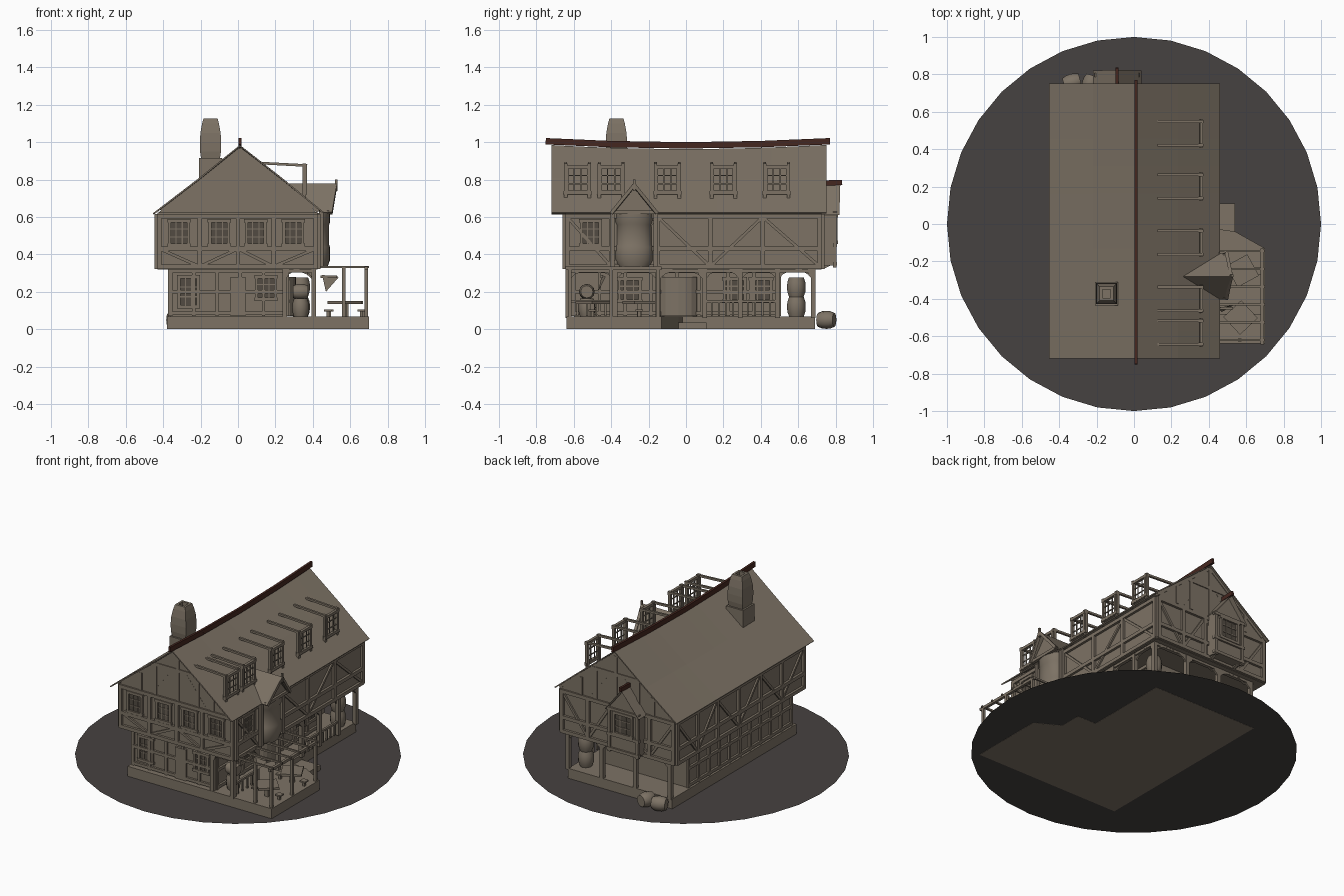
import bpy, bmesh, math
from mathutils import Vector, Matrix

if "Cube" in bpy.data.objects:
    bpy.data.objects.remove(bpy.data.objects["Cube"])


def material(name, rgb):
    m = bpy.data.materials.new(name)
    m.diffuse_color = (*rgb, 1)
    m.use_nodes = True
    m.node_tree.nodes["Principled BSDF"].inputs["Base Color"].default_value = m.diffuse_color
    return m


BROWN = material("weathered_brown", (0.205, 0.170, 0.130))
GROUND = material("dark_ground", (0.062, 0.054, 0.052))
RIDGE = material("red_brown_ridge", (0.060, 0.020, 0.014))
PANE = material("dark_pane", (0.085, 0.070, 0.054))


class Part:
    """Collects simple solids into one named object."""
    def __init__(self, name, mat=BROWN):
        self.name, self.mat, self.bm = name, mat, bmesh.new()

    def box(self, x0, x1, y0, y1, z0, z1):
        m = Matrix.Translation(((x0 + x1) / 2, (y0 + y1) / 2, (z0 + z1) / 2))
        bmesh.ops.create_cube(self.bm, size=1, matrix=m @ Matrix.Diagonal((x1 - x0, y1 - y0, z1 - z0, 1)))

    def beam(self, p, q, w=0.02, d=None):
        p, q = Vector(p), Vector(q)
        rot = (q - p).to_track_quat('Z', 'Y').to_matrix().to_4x4()
        m = Matrix.Translation((p + q) / 2) @ rot
        bmesh.ops.create_cube(self.bm, size=1, matrix=m @ Matrix.Diagonal((w, d or w, (q - p).length, 1)))

    def poly(self, pts):
        self.bm.faces.new([self.bm.verts.new(p) for p in pts])

    def rings(self, rings):
        """Skin a list of rings, capping both ends."""
        vs = [[self.bm.verts.new(p) for p in r] for r in rings]
        n = len(vs[0])
        for a, b in zip(vs, vs[1:]):
            for i in range(n):
                self.bm.faces.new((a[i], a[(i + 1) % n], b[(i + 1) % n], b[i]))
        self.bm.faces.new(vs[0][::-1])
        self.bm.faces.new(vs[-1])

    def prism(self, outline, z0, z1):
        self.rings([[(x, y, z) for x, y in outline] for z in (z0, z1)])

    def barrel(self, c, r, h, axis=(0, 0, 1), n=12):
        rot = Vector(axis).to_track_quat('Z', 'Y').to_matrix()
        prof = ((-.5, .78), (-.25, .96), (0, 1), (.25, .96), (.5, .78))
        self.rings([[Vector(c) + rot @ Vector((r * k * math.cos(2 * math.pi * i / n),
                    r * k * math.sin(2 * math.pi * i / n), t * h)) for i in range(n)] for t, k in prof])

    def done(self, solid=0, smooth=False):
        bmesh.ops.recalc_face_normals(self.bm, faces=self.bm.faces)
        me = bpy.data.meshes.new(self.name)
        self.bm.to_mesh(me)
        me.materials.append(self.mat)
        ob = bpy.data.objects.new(self.name, me)
        bpy.context.collection.objects.link(ob)
        if solid:
            s = ob.modifiers.new("thickness", 'SOLIDIFY')
            s.thickness = solid
        if smooth:
            bpy.context.view_layer.objects.active = ob
            ob.select_set(True)
            bpy.ops.object.shade_smooth_by_angle(angle=math.radians(40))
            ob.select_set(False)
        return ob


# Wall mappings: (along wall, height, outward) -> world
front = lambda u, z, d=0: (u, -0.645 - d, z)
back = lambda u, z, d=0: (u, 0.725 + d, z)
right = lambda u, z, d=0: (0.425 + d, u, z)
left = lambda u, z, d=0: (-0.43 - d, u, z)
ground_front = lambda u, z, d=0: (u, -0.60 - d, z)
ground_left = lambda u, z, d=0: (-0.36 - d, u, z)
ground_right = lambda u, z, d=0: (0.26 + d, u, z)

frames, panes = Part("window_frames"), Part("window_panes", PANE)


def window(f, u, z, w, h, pane=True, bars=2):
    for s in (-1, 1):
        frames.beam(f(u + s * w / 2, z - h / 2, .006), f(u + s * w / 2, z + h / 2, .006), .016)
        frames.beam(f(u - w / 2 - .012, z + s * h / 2, .006), f(u + w / 2 + .012, z + s * h / 2, .006), .018)
    for i in range(1, bars + 1):
        t = i / (bars + 1) - .5
        frames.beam(f(u + w * t, z - h / 2, .004), f(u + w * t, z + h / 2, .004), .006)
        frames.beam(f(u - w / 2, z + h * t, .004), f(u + w / 2, z + h * t, .004), .006)
    if pane:
        panes.poly([f(u + a * w / 2, z + b * h / 2, .003) for a, b in ((-1, -1), (1, -1), (1, 1), (-1, 1))])


# Ground disc and stone base with patio
p = Part("ground_disc", GROUND)
p.poly([(math.cos(math.pi * i / 16), math.sin(math.pi * i / 16), .001) for i in range(32)])
p.done()
p = Part("stone_base")
p.prism([(-.38, -.64), (.70, -.64), (.70, -.13), (.54, -.04), (.40, -.02), (.40, .69), (-.38, .69)], 0, .068)
p.box(.40, .54, -.05, .11, 0, .035)
p.done()

# Walls: inset ground floor, jettied upper floor and gables
p = Part("ground_floor_walls")
p.box(-.36, .26, -.60, .50, .06, .33)
p.done()
p = Part("upper_floor_walls")
p.box(-.43, .425, -.645, .725, .32, .625)
p.done()
p = Part("gable_walls")
for y in (-.645, .725):
    p.poly([(-.43, y, .62), (.425, y, .62), (.01, y, .965)])
p.done(solid=.01)

# Sagging main roof
RX = (-.455, -.22, .01, .235, .46)
RZ = (.62, .80, .985, .81, .625)
sag = lambda y: .022 * (1 - min(1, (y / .73) ** 2))
p = Part("main_roof")
ys = [-.72 + 1.47 * i / 10 for i in range(11)]
rows = [[p.bm.verts.new((x, y, z - sag(y) * (1 - abs(x) / .46))) for x, z in zip(RX, RZ)] for y in ys]
for a, b in zip(rows, rows[1:]):
    for i in range(4):
        p.bm.faces.new((a[i], a[i + 1], b[i + 1], b[i]))
p.done(solid=.008)
p = Part("ridge_beam", RIDGE)
pts = [-.75, -.4, 0, .4, .77]
for a, b in zip(pts, pts[1:]):
    p.beam((.012, a, 1.005 - sag(a)), (.012, b, 1.005 - sag(b)), .016, .034)
p.beam((-.09, .70, .78), (-.09, .835, .785), .016, .028)
p.done()

# Chimney with bulging stack
sq = lambda w, z: [(-.147 + a * w / 2, -.372 + b * w / 2, z) for a, b in ((-1, -1), (1, -1), (1, 1), (-1, 1))]
p = Part("chimney")
p.rings([sq(.125, .72), sq(.125, .915)])
p.rings([sq(w, z) for w, z in ((.10, .91), (.112, .95), (.114, 1.0), (.108, 1.05), (.09, 1.10), (.075, 1.127), (.045, 1.127), (.045, 1.09))])
p.done()

# Timber framing
p = Part("timber_frame")
for f, us, lo, hi in ((front, (-.42, -.205, 0, .19, .415), -.43, .425), (back, (-.42, -.24, .05, .22, .415), -.43, .425),
                      (right, (-.635, -.40, -.15, .13, .41, .715), -.645, .725),
                      (left, (-.635, -.4, -.17, .06, .29, .5, .715), -.645, .725)):
    for z in (.335, .43, .605):
        p.beam(f(lo, z, .004), f(hi, z, .004), .024)
    for u in us:
        p.beam(f(u, .33, .004), f(u, .615, .004), .024)
    for i, (a, b) in enumerate(zip(us, us[1:])):
        a, b = (a, b) if i % 2 else (b, a)
        p.beam(f(a, .335, .003), f(b, .43 if f is front else .60, .003), .016)
for f in (front, back):
    for u, z in ((-.27, .74), (-.16, .83), (.01, .95), (.16, .83), (.27, .74)):
        p.beam(f(u, .62, .004), f(u, z, .004), .024)
    p.beam(f(-.17, .825, .005), f(.18, .825, .005), .022)
    for s in (-1, 1):
        p.beam(f(.01 + s * .20, .63, .003), f(.01 + s * .05, .82, .003), .016)
        p.beam(f(.01 + s * .42, .63, .004), f(.01, .965, .004), .02)
p.done()

# Ground floor studs, sills, windows and door
p = Part("ground_floor_timbers")
for f, lo, hi, n in ((ground_left, -.60, .50, 10), (ground_front, -.36, .26, 5), (ground_right, -.60, .50, 8)):
    for z in (.085, .20, .31):
        p.beam(f(lo, z, .004), f(hi, z, .004), .02)
    for i in range(n + 1):
        u = lo + (hi - lo) * i / n
        p.beam(f(u, .07, .004), f(u, .32, .004), .018)
p.box(-.04, .04, -.615, -.60, .07, .28)
p.prism([(.26 + .05 * math.cos(math.pi * i / 8), -.04 + .10 * math.sin(math.pi * i / 8)) for i in range(-4, 5)], .07, .28)
p.done()
window(ground_front, -.265, .20, .10, .16)
window(ground_front, .15, .22, .10, .12)
for u in (-.30, .26, .40):
    window(ground_right, u, .21, .11, .12)

# Upper floor windows
for u in (-.315, -.10, .095, .295):
    window(front, u, .515, .10, .13)
window(right, -.51, .515, .10, .13)

# Porch arcade with arched braces
p = Part("porch_arcade")


def arcade(f, us):
    for u in us:
        p.beam(f(u, .06), f(u, .33), .026)
    for a, b in zip(us, us[1:]):
        c, r, n = (a + b) / 2, (b - a) / 2, 8
        arc = [(c - r * math.cos(math.pi * i / n), .24 + .075 * math.sin(math.pi * i / n)) for i in range(n + 1)]
        for s, t in zip(arc, arc[1:]):
            p.poly([f(*s), f(*t), f(t[0], .325), f(s[0], .325)])
        p.beam(f(a, .315), f(b, .315), .022)


side = lambda u, z: (.405, u, z)
arcade(side, (-.63, -.38, -.15, .10, .29, .49, .68))
arcade(lambda u, z: (u, .68, z), (-.36, -.10, .15, .405))
arcade(lambda u, z: (u, -.625, z), (.25, .405))
for a, b in ((.10, .29), (.29, .49), (-.63, -.38)):
    p.beam(side(a, .15), side(b, .15), .014)
    for i in range(1, 5):
        u = a + (b - a) * i / 5
        p.beam(side(u, .07), side(u, .15), .01)
p.done(solid=.012)

# Open dormer frames along the right slope
p = Part("dormer_beams")
for y in (-.58, -.40, -.10, .20, .485):
    f = lambda u, z, d=0: (.355 + d, u, z)
    window(f, y, .80, .115, .135, pane=False)
    for s in (-1, 1):
        p.beam((.37, y + s * .063, .875), (.125, y + s * .063, .888), .014)
        p.beam((.355, y + s * .063, .69), (.355, y + s * .063, .885), .018)
    p.beam((.36, y - .075, .73), (.36, y + .075, .73), .018)
p.done()

# Round bay with pointed gable on the right side
YC = -.277
p = Part("round_bay")
bay = lambda k: [(.42 + .072 * k * math.cos(math.pi * i / 10), YC + .10 * k * math.sin(math.pi * i / 10)) for i in range(-5, 6)]
p.rings([[(x, y, z) for x, y in bay(k)] for k, z in ((.8, .33), (1, .37), (1, .44), (.94, .45), (.94, .56), (1, .57), (1, .62))])
p.done(smooth=True)
p = Part("bay_gable")
for s in (-1, 1):
    p.poly([(.24, YC, .775), (.53, YC, .775), (.50, YC + s * .122, .62), (.45, YC + s * .122, .62)])
p.poly([(.48, YC - .115, .62), (.48, YC + .115, .62), (.48, YC, .765)])
p.done(solid=.006)
p = Part("bay_posts")
for s in (-1, 1):
    p.beam((.445, YC + s * .115, .33), (.445, YC + s * .115, .63), .022)
    p.beam((.495, YC + s * .122, .62), (.52, YC, .77), .018)
p.beam((.485, YC - .12, .625), (.485, YC + .12, .625), .02)
p.beam((.525, YC, .74), (.525, YC, .80), .012)
p.done()

# Gabled bay on the back wall
p = Part("back_bay")
p.box(-.20, .02, .72, .795, .34, .63)
p.poly([(-.205, .795, .62), (.025, .795, .62), (-.09, .795, .765)])
for s in (-1, 1):
    p.poly([(-.09, .72, .775), (-.09, .825, .775), (-.09 + s * .13, .82, .61), (-.09 + s * .13, .72, .61)])
    p.beam((-.09 + s * .105, .795, .33), (-.09 + s * .105, .795, .63), .02)
    p.beam((-.09 + s * .09, .73, .33), (-.09 + s * .09, .79, .36), .02)
for z in (.35, .45, .62):
    p.beam((-.21, .797, z), (.03, .797, z), .02)
p.done()
window(lambda u, z, d=0: (u, .797 + d, z), -.09, .535, .13, .14)
frames.done()
panes.done()

# Pergola, tables and stools on the patio
p = Part("pergola")
for x, y in ((.685, -.62), (.685, -.40), (.685, -.15), (.565, -.62)):
    p.beam((x, y, .06), (x, y, .33), .018)
p.beam((.685, -.645, .325), (.685, -.13, .325), .018)
for i in range(6):
    y = -.62 + i * .095
    p.beam((.42, y, .333), (.70, y, .333), .012)
p.beam((.44, -.45, .28), (.53, -.45, .28), .012)
p.poly([(.45, -.45, .29), (.54, -.43, .28), (.47, -.47, .20)])
p.done()
p = Part("tables_and_stools")
for x, y, a in ((.58, -.25, .5), (.57, -.50, .75)):
    c, s = math.cos(a) * .065, math.sin(a) * .065
    p.prism([(x + c - s, y + s + c), (x - c - s, y - s + c), (x - c + s, y - s - c), (x + c + s, y + s - c)], .135, .15)
    p.box(x - .012, x + .012, y - .012, y + .012, .06, .14)
    for k in (-1, 1):
        p.box(x + k * .09 - .02, x + k * .09 + .02, y - .02, y + .02, .095, .105)
        p.box(x + k * .09 - .008, x + k * .09 + .008, y - .008, y + .008, .06, .1)
p.done()

# Barrels: stacked in the porch and lying behind the building
p = Part("barrels")
p.barrel((.335, -.53, .20), .042, .08, (1, 0, 0))
p.barrel((.335, -.53, .115), .045, .10)
for z in (.12, .225):
    p.barrel((.335, .59, z), .05, .105)
p.barrel((-.33, .755, .05), .048, .09, (1, .3, 0))
p.barrel((-.23, .75, .05), .048, .09, (.3, 1, 0))
p.done(smooth=True)
